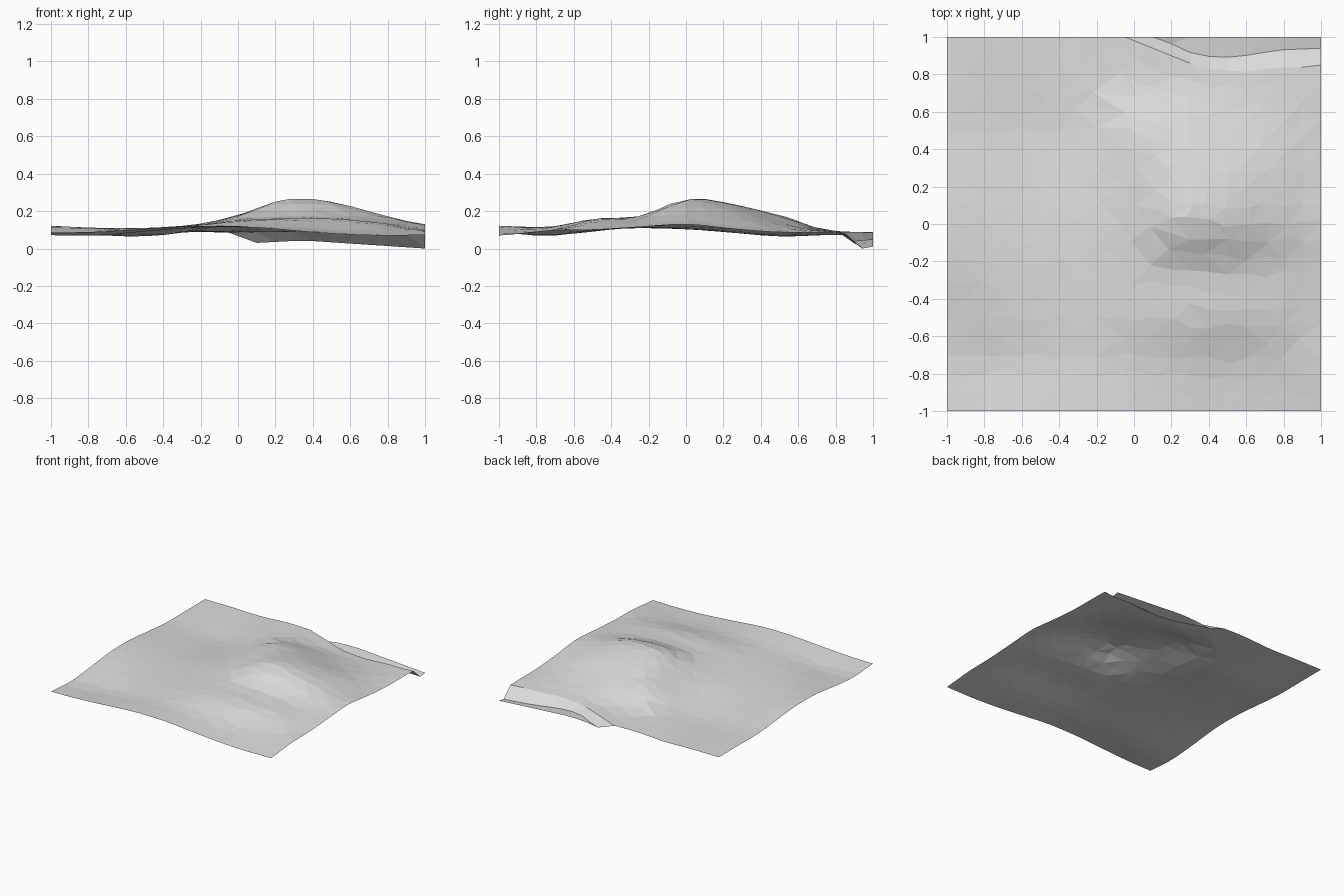
import bpy, bmesh, math, random

if "Cube" in bpy.data.objects:
    bpy.data.objects.remove(bpy.data.objects["Cube"])

random.seed(4)

# Coarse relief: heights in hundredths, every 0.25 in x (columns) and y (rows, front to back)
RELIEF = [
    [8.5, 9.0, 10.5, 12.0, 12.0, 10.0, 8.0, 7.0, 7.2],
    [7.0, 6.8, 9.0, 11.0, 11.5, 11.0, 9.5, 9.5, 9.5],
    [9.0, 9.5, 10.5, 12.0, 14.5, 15.7, 15.5, 13.5, 10.0],
    [11.7, 11.0, 11.0, 12.5, 15.5, 17.0, 17.0, 14.5, 11.5],
    [12.0, 10.5, 10.5, 12.5, 17.5, 25.9, 25.0, 18.5, 13.0],
    [10.0, 9.0, 8.5, 11.0, 18.0, 23.6, 22.0, 16.5, 10.5],
    [8.0, 7.2, 6.5, 9.5, 17.0, 17.5, 14.5, 12.0, 8.7],
    [8.0, 7.5, 7.2, 9.0, 9.8, 9.5, 9.3, 9.0, 8.5],
    [8.0, 8.0, 7.5, 8.8, 8.5, 9.0, 8.5, 8.0, 7.8],
]
# Channel at the back right: top of bank, foot of bank, foot height (x, value)
BANK_TOP = [(-.05, 1), (.15, .92), (.36, .835), (.58, .812), (.77, .838), (.92, .838), (1, .85)]
BANK_FOOT = [(.1, 1), (.24, .95), (.33, .9), (.53, .89), (.77, .93), (1, .94)]
FOOT_Z = [(-.05, .085), (.1, .03), (.35, .043), (1, 0)]


def along(points, x):
    """Piecewise linear value at x."""
    if x <= points[0][0]:
        return points[0][1]
    for (x0, v0), (x1, v1) in zip(points, points[1:]):
        if x <= x1:
            return v0 + (v1 - v0) * (x - x0) / (x1 - x0)
    return points[-1][1]


def spline(row, t):
    """Smooth curve through evenly spaced values, t in -1..1."""
    u = min(max((t + 1) * 4, 0), 8)
    i = min(int(u), 7)
    f = u - i
    a, b, c, d = (row[min(max(k, 0), 8)] for k in (i - 1, i, i + 1, i + 2))
    return b + .5 * f * (c - a + f * (2 * a - 5 * b + 4 * c - d + f * (3 * (b - c) + d - a)))


def height(x, y):
    return spline([spline(r, x) for r in RELIEF], y) / 100


# Terrain sheet: columns in x, rows up to the bank, then the bank and the channel bed
columns = [-.05 if i == 9 else -1 + i / 10 for i in range(21)]
ROWS = 20
bm = bmesh.new()
grid = []
for i, x in enumerate(columns):
    top, foot = along(BANK_TOP, x), along(BANK_FOOT, x)
    line = []
    for j in range(ROWS + 1):
        px, py = x, -1 + (top + 1) * j / ROWS
        if 0 < i < 20 and 0 < j < ROWS:
            px += random.uniform(-.02, .02)
            py += random.uniform(-.02, .02)
        line.append(bm.verts.new((px, py, height(px, py))))
    if x <= -.05:
        line += [line[-1], line[-1]]
    else:
        z = along(FOOT_Z, x)
        line.append(bm.verts.new((x, foot, z)))
        line.append(bm.verts.new((x, 1, z + .01 * (foot < 1))))
    grid.append(line)

# Triangles, skipping the corners that collapse where the channel runs out
for i in range(20):
    for j in range(ROWS + 2):
        a, b = grid[i][j], grid[i + 1][j]
        c, d = grid[i + 1][j + 1], grid[i][j + 1]
        halves = ((a, b, c), (a, c, d)) if (i + j) % 2 else ((a, b, d), (b, c, d))
        for tri in halves:
            if len(set(tri)) == 3:
                bm.faces.new(tri)
bmesh.ops.remove_doubles(bm, verts=bm.verts, dist=.0005)
bmesh.ops.dissolve_degenerate(bm, edges=bm.edges, dist=.0005)

mesh = bpy.data.meshes.new("terrain")
bm.to_mesh(mesh)
bm.free()
terrain = bpy.data.objects.new("terrain", mesh)
bpy.context.collection.objects.link(terrain)

grey = bpy.data.materials.new("light grey")
grey.diffuse_color = (.72, .72, .72, 1)
grey.use_nodes = True
grey.node_tree.nodes["Principled BSDF"].inputs["Base Color"].default_value = grey.diffuse_color
mesh.materials.append(grey)
